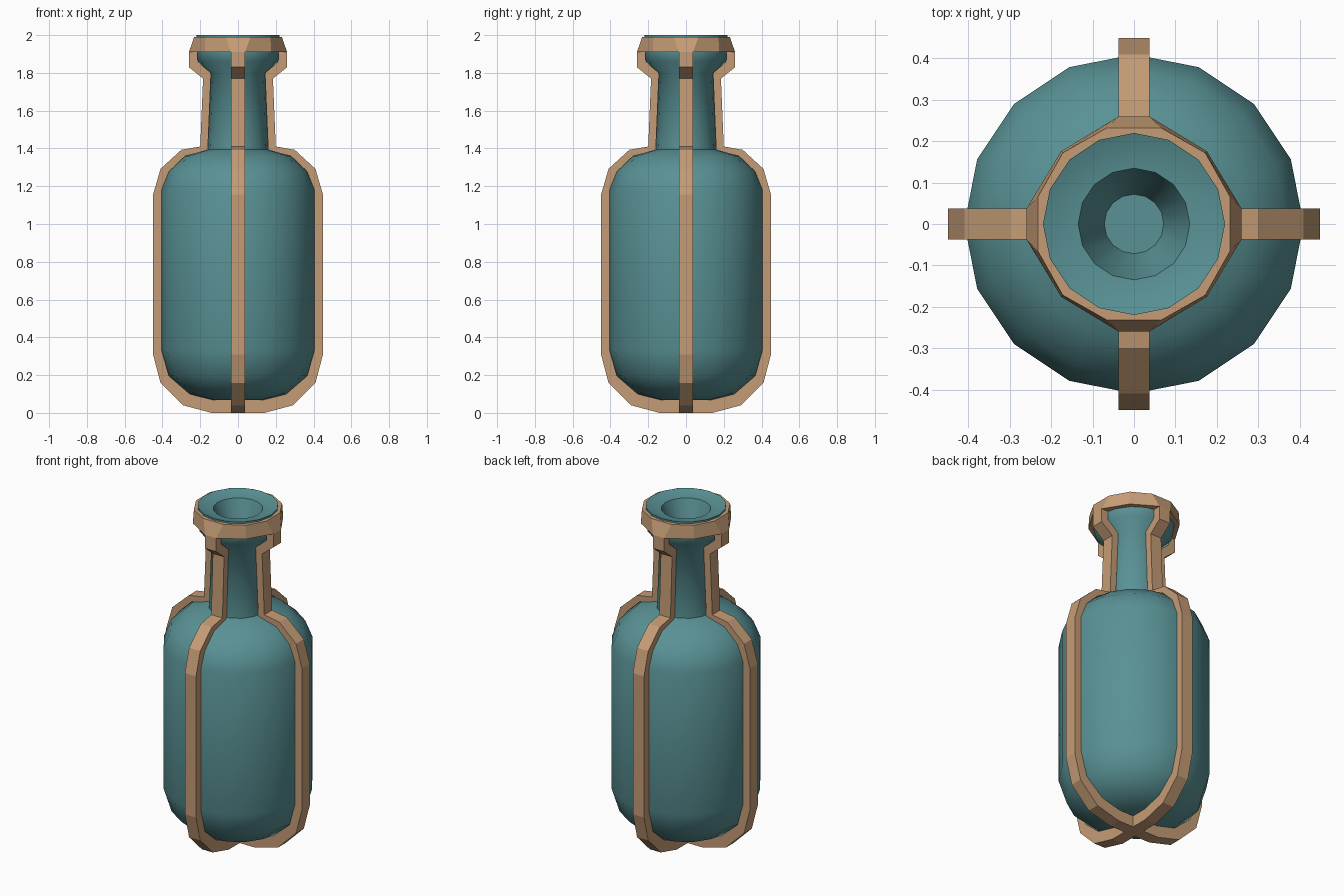
import bpy, bmesh, math
from mathutils import Matrix

if "Cube" in bpy.data.objects:
    bpy.data.objects.remove(bpy.data.objects["Cube"])


def material(name, rgb):
    m = bpy.data.materials.new(name)
    m.diffuse_color = (*rgb, 1)
    m.use_nodes = True
    m.node_tree.nodes["Principled BSDF"].inputs["Base Color"].default_value = m.diffuse_color
    return m


TEAL = material("teal glaze", (0.10, 0.285, 0.30))
TAN = material("tan strap", (0.56, 0.335, 0.18))


def finish(name, bm, mat):
    bmesh.ops.recalc_face_normals(bm, faces=bm.faces)
    me = bpy.data.meshes.new(name)
    bm.to_mesh(me)
    bm.free()
    ob = bpy.data.objects.new(name, me)
    bpy.context.collection.objects.link(ob)
    me.materials.append(mat)
    return ob


def bridge(bm, a, b):
    for i in range(len(a)):
        j = (i + 1) % len(a)
        bm.faces.new((a[i], a[j], b[j], b[i]))


# Bottle: 16-sided turned profile, running from the base over the lip into the mouth
PROFILE = [(0.13, 0.068), (0.255, 0.10), (0.366, 0.196), (0.41, 0.335),
           (0.41, 1.18), (0.37, 1.28), (0.28, 1.36), (0.16, 1.395),
           (0.146, 1.80), (0.212, 1.86), (0.22, 1.91), (0.22, 2.0),
           (0.18, 1.985), (0.135, 1.98), (0.072, 1.80)]
SIDES = 16
bm = bmesh.new()
rings = [[bm.verts.new((r * math.cos(2 * math.pi * i / SIDES),
                        r * math.sin(2 * math.pi * i / SIDES), z))
          for i in range(SIDES)] for r, z in PROFILE]
for a, b in zip(rings, rings[1:]):
    bridge(bm, a, b)
bm.faces.new(rings[0])
bm.faces.new(rings[-1])
bottle = finish("bottle", bm, TEAL)
bottle.select_set(True)
bpy.context.view_layer.objects.active = bottle
bpy.ops.object.shade_smooth_by_angle(angle=math.radians(55))
bottle.select_set(False)

# Four straps: outer and inner outlines, swept to the strap width
HALF = 0.037
OUTER = [(0.14, 0.0), (0.29, 0.04), (0.41, 0.158), (0.45, 0.31),
         (0.45, 1.155), (0.41, 1.292), (0.30, 1.393), (0.20, 1.41),
         (0.185, 1.77), (0.26, 1.83), (0.26, 1.91)]
INNER = [(0.13, 0.068), (0.255, 0.10), (0.366, 0.196), (0.405, 0.335),
         (0.405, 1.18), (0.366, 1.278), (0.28, 1.36), (0.16, 1.39),
         (0.143, 1.80), (0.215, 1.86), (0.215, 1.91)]
for k, side in enumerate(("right", "back", "left", "front")):
    start = 0 if k % 2 == 0 else HALF   # front/back straps butt against the side pair
    bm = bmesh.new()
    loops = []
    for o, i in zip([(start, 0)] + OUTER, [(start, 0.068)] + INNER):
        loops.append([bm.verts.new((p[0], y, p[1]))
                      for p, y in ((o, -HALF), (o, HALF), (i, HALF), (i, -HALF))])
    for a, b in zip(loops, loops[1:]):
        bridge(bm, a, b)
    bm.faces.new(loops[-1])
    bm.transform(Matrix.Rotation(k * math.pi / 2, 4, 'Z'))
    finish(side + "_strap", bm, TAN)

# Collar round the rim, narrowing to the strap width at its lower edge
def collar_ring(bm, z, r, half, diag):
    verts = []
    for k in range(4):
        rot = Matrix.Rotation(k * math.pi / 2, 3, 'Z')
        verts += [bm.verts.new(rot @ Matrix.Translation(p).translation)
                  for p in ((r, -half, z), (r, half, z), (diag, diag, z))]
    return verts


bm = bmesh.new()
loops = [collar_ring(bm, 1.91, 0.26, HALF, 0.176),
         collar_ring(bm, 1.99, 0.232, 0.066, 0.172),
         collar_ring(bm, 1.99, 0.205, 0.055, 0.15),
         collar_ring(bm, 1.91, 0.205, 0.055, 0.15)]
for a, b in zip(loops, loops[1:] + loops[:1]):
    bridge(bm, a, b)
finish("collar", bm, TAN)
